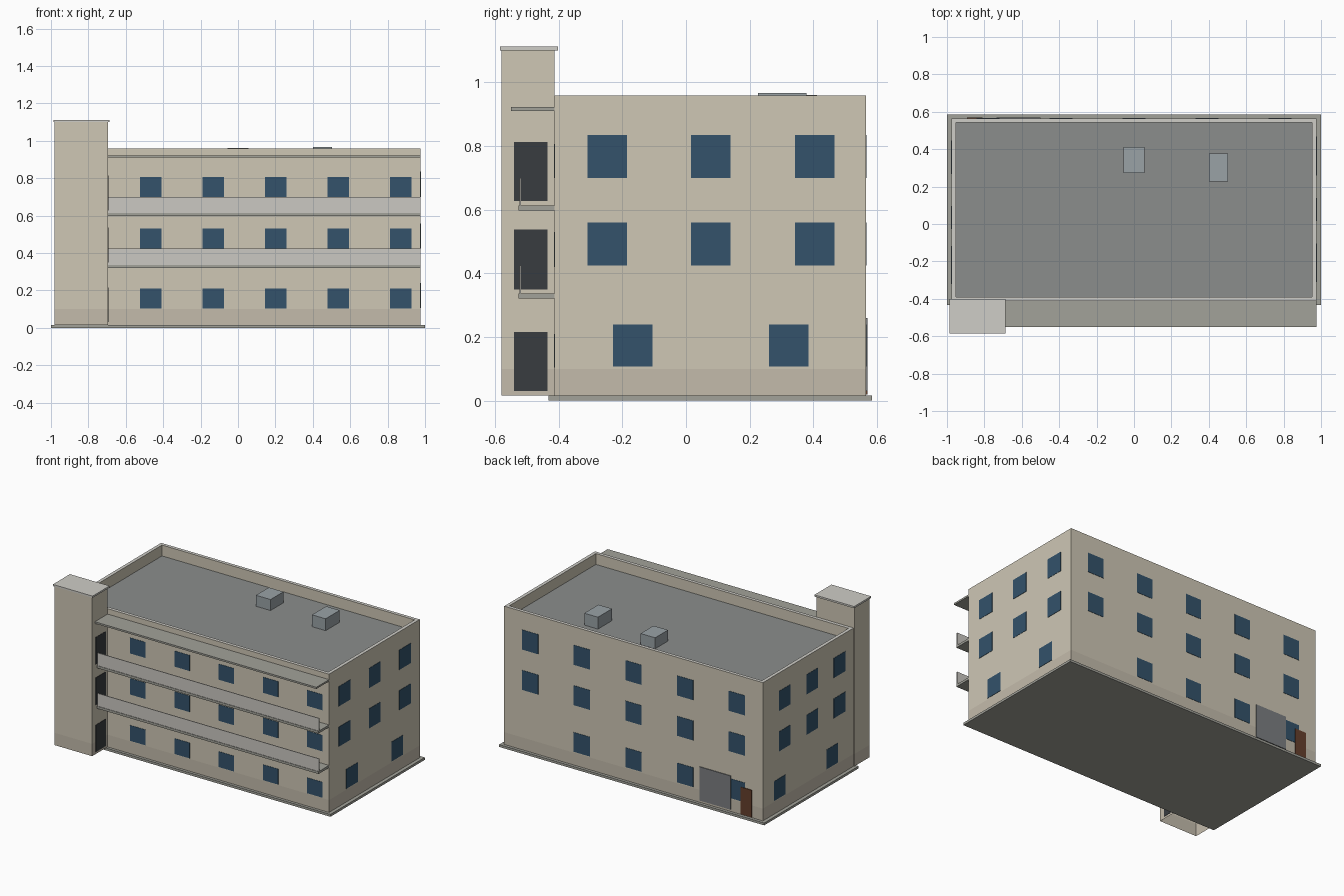
import bpy, bmesh

if "Cube" in bpy.data.objects:
    bpy.data.objects.remove(bpy.data.objects["Cube"])


def mat(name, r, g, b):
    m = bpy.data.materials.new(name)
    m.diffuse_color = (r, g, b, 1)
    m.use_nodes = True
    m.node_tree.nodes["Principled BSDF"].inputs["Base Color"].default_value = m.diffuse_color
    return m


WALL = mat("wall", 0.62, 0.57, 0.46)
BAND = mat("wall_base_band", 0.55, 0.50, 0.41)
RIM = mat("rim", 0.62, 0.61, 0.57)
ROOF = mat("roof", 0.26, 0.27, 0.265)
GLASS = mat("glass", 0.033, 0.085, 0.145)
DARK = mat("dark_door", 0.04, 0.045, 0.05)
BROWN = mat("brown_door", 0.13, 0.05, 0.025)
SHUTTER = mat("shutter", 0.20, 0.21, 0.22)
SLAB = mat("concrete", 0.36, 0.36, 0.32)
RAIL = mat("railing", 0.60, 0.58, 0.54)
UNIT = mat("roof_unit", 0.32, 0.36, 0.38)


def make(name, bm, mats):
    me = bpy.data.meshes.new(name)
    bm.to_mesh(me)
    bm.free()
    for m in mats:
        me.materials.append(m)
    ob = bpy.data.objects.new(name, me)
    bpy.context.collection.objects.link(ob)
    return ob


def add_box(bm, x0, x1, y0, y1, z0, z1):
    vs = bmesh.ops.create_cube(bm, size=1)["verts"]
    for v in vs:
        v.co = (x1 if v.co.x > 0 else x0,
                y1 if v.co.y > 0 else y0,
                z1 if v.co.z > 0 else z0)


def box(name, m, *dims):
    bm = bmesh.new()
    add_box(bm, *dims)
    return make(name, bm, [m])


def shell(name, x0, x1, y0, y1, rings, mats):
    """Stack rectangles (inset, z); one material per step, the last for the lid."""
    bm = bmesh.new()
    loops = [[bm.verts.new((x, y, z)) for x, y in
              ((x0 + i, y0 + i), (x1 - i, y0 + i), (x1 - i, y1 - i), (x0 + i, y1 - i))]
             for i, z in rings]
    for n, (a, b) in enumerate(zip(loops, loops[1:])):
        for k in range(4):
            j = (k + 1) % 4
            bm.faces.new((a[k], a[j], b[j], b[k])).material_index = n
    bm.faces.new(loops[-1]).material_index = len(rings) - 1
    return make(name, bm, mats)


def panels(name, m, axis, pos, cells, out=0.002):
    """Thin panels on a wall: cells are (centre, width, z0, z1)."""
    bm = bmesh.new()
    for c, w, z0, z1 in cells:
        a, b = c - w / 2, c + w / 2
        if axis == "x":
            add_box(bm, pos - out, pos + out, a, b, z0, z1)
        else:
            add_box(bm, a, b, pos - out, pos + out, z0, z1)
    return make(name, bm, [m])


X, Y0, Y1 = 0.976, -0.413, 0.565
TX = -0.695

# Ground slab, main block with parapet and sunken roof
box("ground_slab", SLAB, -1, 1, -0.432, 0.585, 0, 0.016)
shell("main_block", -X, X, Y0, Y1,
      [(0, 0.016), (0, 0.10), (0, 0.959), (0.023, 0.959), (0.023, 0.885)],
      [BAND, WALL, RIM, WALL, ROOF])

# Stair tower (open underneath) and its cap
shell("stair_tower", -0.981, TX, -0.579, Y0, [(0, 0.016), (0, 0.10), (0, 1.10)],
      [BAND, WALL, WALL])
box("tower_cap", RIM, -0.987, -0.688, -0.585, -0.402, 1.10, 1.112)
panels("tower_doors", DARK, "x", TX,
       [(-0.488, 0.105, z0, z1) for z0, z1 in ((0.031, 0.215), (0.35, 0.537), (0.628, 0.813))])

# Balconies, railings and canopy
for n, z in enumerate((0.321, 0.597), 1):
    box(f"balcony_slab_{n}", SLAB, TX, X, -0.526, Y0, z, z + 0.016)
    box(f"balcony_railing_{n}", RAIL, TX, X, -0.523, -0.518, z + 0.016, z + 0.103)
box("canopy", SLAB, TX, X, -0.55, Y0, 0.910, 0.922)

# Windows
FRONT = ((0.104, 0.21), (0.42, 0.53), (0.70, 0.807))
LOW, UPPER = (0.107, 0.24), ((0.425, 0.559), (0.70, 0.835))
panels("front_windows", GLASS, "y", Y0,
       [(-0.466 + 0.334 * i, 0.115, *z) for i in range(5) for z in FRONT])
back_x = [-0.78 + 0.39 * i for i in range(5)]
panels("back_windows", GLASS, "y", Y1,
       [(x, 0.122, *z) for x in back_x for z in UPPER]
       + [(x, 0.122, *LOW) for x in back_x[:4]])
panels("right_windows", GLASS, "x", X,
       [(y, 0.124, *z) for y in (-0.247, 0.078, 0.405) for z in UPPER]
       + [(y, 0.124, *LOW) for y in (-0.167, 0.322)])
panels("left_windows", GLASS, "x", -X,
       [(y, 0.124, *z) for y in (-0.26, 0.035, 0.33) for z in UPPER]
       + [(y, 0.124, *LOW) for y in (-0.18, 0.385)])

# Back entrance
panels("back_shutter", SHUTTER, "y", Y1, [(-0.618, 0.235, 0.03, 0.26)], 0.005)
panels("back_door", BROWN, "y", Y1, [(-0.852, 0.083, 0.02, 0.205)], 0.005)

# Rooftop units
box("roof_unit_1", UNIT, -0.055, 0.055, 0.272, 0.411, 0.885, 0.960)
box("roof_unit_2", UNIT, 0.40, 0.503, 0.226, 0.378, 0.885, 0.966)
